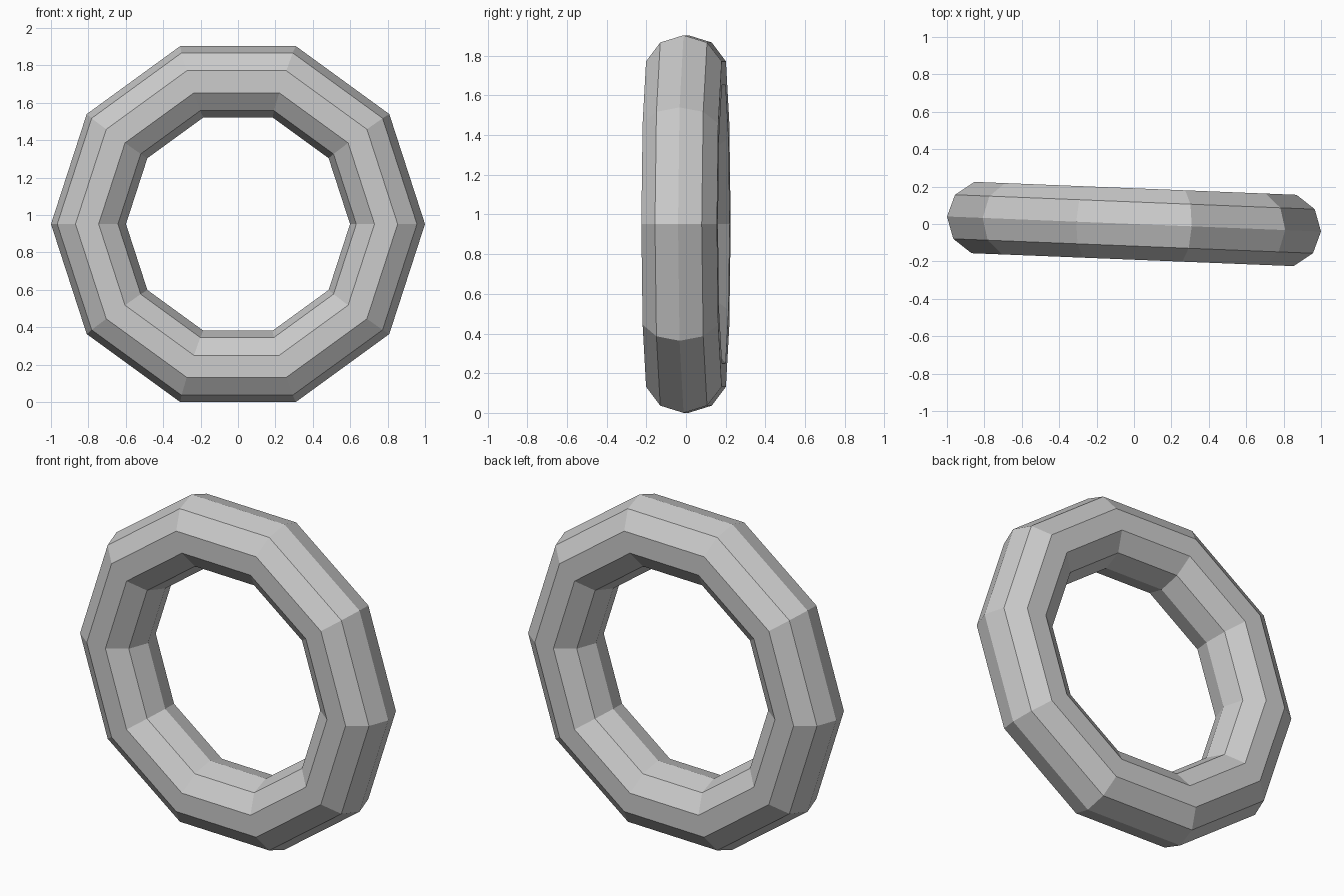
import bpy
from math import radians, sin
from mathutils import Matrix

if "Cube" in bpy.data.objects:
    bpy.data.objects.remove(bpy.data.objects["Cube"])

MAJOR, MINOR, SIDES = 0.8, 0.2006, 10

# faceted ring, stood upright and turned slightly about z
bpy.ops.mesh.primitive_torus_add(major_segments=SIDES, minor_segments=10,
                                 major_radius=MAJOR, minor_radius=MINOR)
ring = bpy.context.object
ring.name = "ring"
turn = Matrix.Rotation(radians(-2.3), 4, 'Z') @ Matrix.Rotation(radians(90), 4, 'X')
ring.data.transform(turn)
ring.location = (0, 0, (MAJOR + MINOR) * sin(radians(72)))
for face in ring.data.polygons:
    face.use_smooth = False
